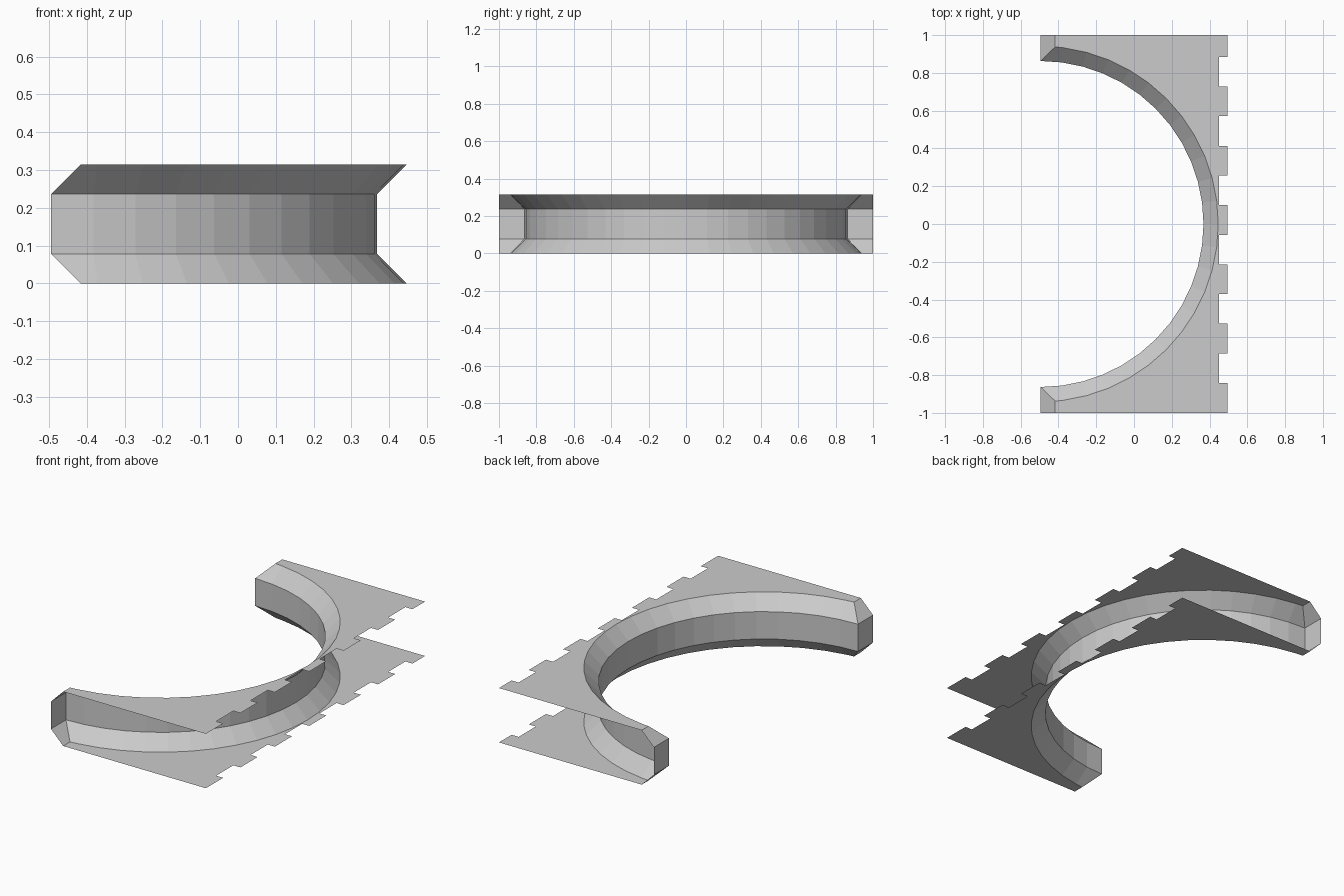
import bpy
import math

if "Cube" in bpy.data.objects:
    bpy.data.objects.remove(bpy.data.objects["Cube"])

X0, X1, NOTCH_X = -0.495, 0.495, 0.45
R, BEVEL, HEIGHT = 0.863, 0.078, 0.314
SEGMENTS = 24
TOOTH = 0.157


def make(name, verts, faces):
    mesh = bpy.data.meshes.new(name)
    mesh.from_pydata(verts, [], faces)
    mesh.update()
    obj = bpy.data.objects.new(name, mesh)
    bpy.context.collection.objects.link(obj)
    return obj


def arch_path(inset):
    """Left outline from back to front: end face, half-circle, end face."""
    r, x = R + inset, X0 + inset
    pts = [(x, 1.0)]
    for i in range(SEGMENTS + 1):
        a = math.pi / 2 - math.pi * i / SEGMENTS
        px, py = X0 + r * math.cos(a), r * math.sin(a)
        if i in (0, SEGMENTS):  # mitred corner where arch meets end face
            px = x
            py = math.copysign(math.sqrt(r * r - inset * inset), py)
        pts.append((px, py))
    pts.append((x, -1.0))
    return pts


inner, outer = arch_path(0), arch_path(BEVEL)

# Arch wall with chamfers above and below, open at the outer sides
rings = [(outer, 0), (inner, BEVEL), (inner, HEIGHT - BEVEL), (outer, HEIGHT)]
n = len(inner)
verts = [(x, y, z) for path, z in rings for x, y in path]
faces = [(k * n + i, k * n + i + 1, (k + 1) * n + i + 1, (k + 1) * n + i)
         for k in range(3) for i in range(n - 1)]
make("arch_wall", verts, faces)

# Toothed right edge, front to back
teeth = [(X1, -1.0)]
for k in range(12):
    y = -0.842 + TOOTH * k
    pair = [(X1, y), (NOTCH_X, y)]
    teeth += pair if k % 2 == 0 else pair[::-1]
teeth.append((X1, 1.0))

# Flat plates on the two faces
outline = outer + teeth
loop = list(range(len(outline)))
make("top_plate", [(x, y, HEIGHT) for x, y in outline], [loop])
make("bottom_plate", [(x, y, 0) for x, y in outline], [loop[::-1]])
